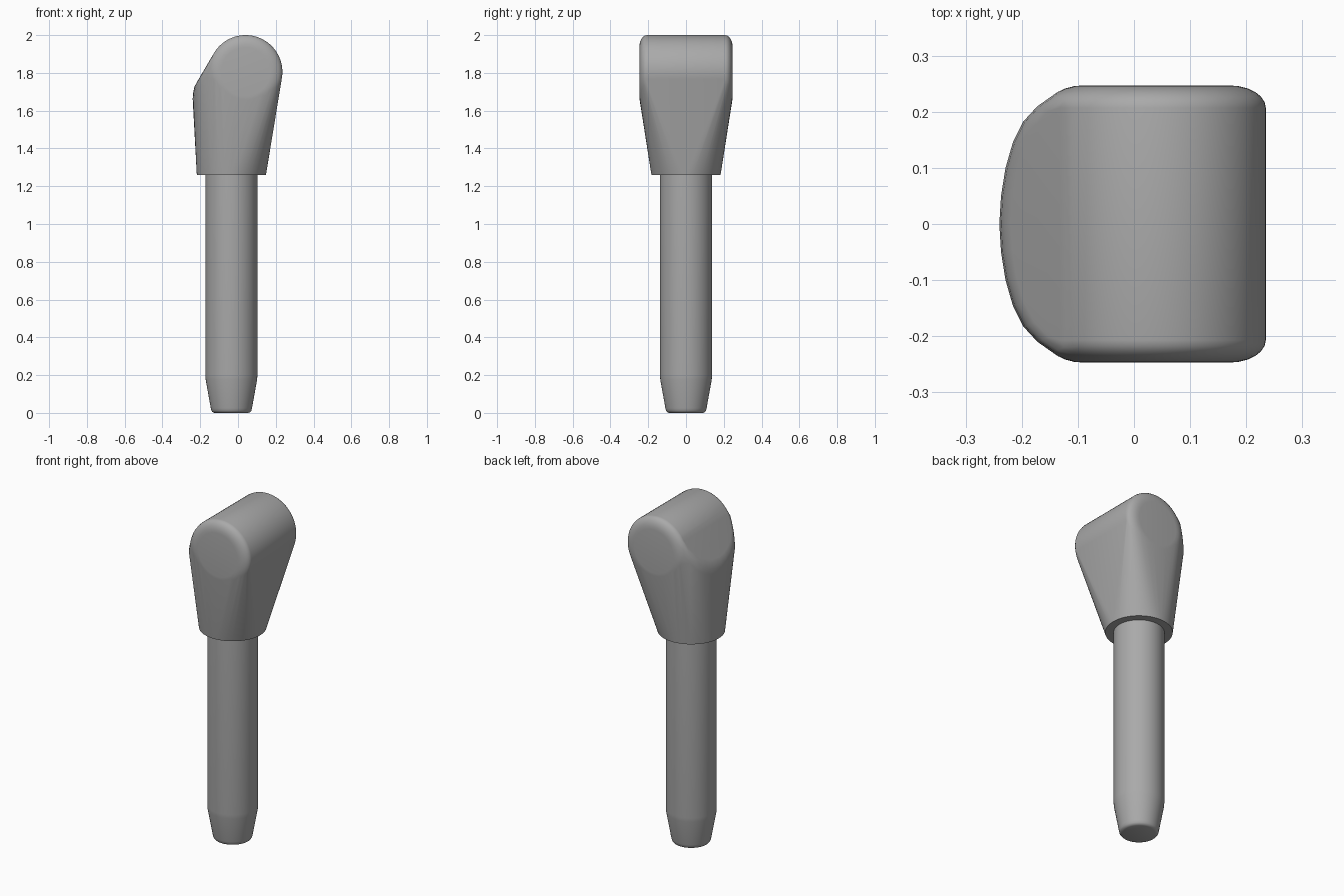
import bpy, bmesh
from math import sin, cos, pi, radians

cube = bpy.data.objects.get("Cube")
if cube:
    bpy.data.objects.remove(cube, do_unlink=True)

grey = bpy.data.materials.new("satin grey")
grey.use_nodes = True
GREY = (0.4, 0.4, 0.4, 1)
grey.diffuse_color = GREY
grey.node_tree.nodes["Principled BSDF"].inputs["Base Color"].default_value = GREY

AXIS_X = -0.035   # shaft centre line
SEG = 64


def finish(bm, name, angle):
    bmesh.ops.recalc_face_normals(bm, faces=bm.faces[:])
    mesh = bpy.data.meshes.new(name)
    bm.to_mesh(mesh)
    bm.free()
    obj = bpy.data.objects.new(name, mesh)
    bpy.context.collection.objects.link(obj)
    mesh.materials.append(grey)
    bpy.ops.object.select_all(action='DESELECT')
    obj.select_set(True)
    bpy.context.view_layer.objects.active = obj
    bpy.ops.object.shade_smooth_by_angle(angle=radians(angle))
    return obj


def circle(r):
    return [(r * cos(2 * pi * i / SEG), r * sin(2 * pi * i / SEG)) for i in range(SEG)]


# Shaft: stacked rings with a rounded, tapered tip
bm = bmesh.new()
profile = [(0.09, 0), (0.1, 0.004), (0.106, 0.012), (0.109, 0.025),
           (0.136, 0.175), (0.138, 0.2), (0.138, 1.28)]
rings = [[bm.verts.new((AXIS_X + x, y, z)) for x, y in circle(r)] for r, z in profile]
for low, high in zip(rings, rings[1:]):
    for i in range(SEG):
        j = (i + 1) % SEG
        bm.faces.new((low[i], low[j], high[j], high[i]))
bm.faces.new(rings[0])
bm.faces.new(rings[-1])
finish(bm, "shaft", 40)

# Head: hull around the round collar, the cross barrel and the rear shoulder
bm = bmesh.new()
for x, y in circle(0.183):
    bm.verts.new((AXIS_X + x, y, 1.26))

# Barrel with elliptical rounding at both ends
STEPS = 6
for side in (-1, 1):
    for k in range(STEPS + 1):
        a = pi / 2 * k / STEPS
        for x, z in circle(0.13 + 0.065 * cos(a)):
            bm.verts.new((0.04 + x, side * (0.207 + 0.04 * sin(a)), 1.805 + z))

# Shoulder rim, following the sloping rear face with a softened edge
plan = [(-0.24, 0), (-0.237, 0.05), (-0.229, 0.1), (-0.216, 0.145),
        (-0.197, 0.183), (-0.172, 0.21), (-0.145, 0.229)]
for x, y in plan:
    for side in (-1, 1):
        slope_z = 1.747 + 1.686 * (x + 0.22)
        for inset, drop in ((0, 0.05), (0.003, 0.022), (0.009, 0.003), (0.02, 0)):
            px = x + inset
            bm.verts.new((px, side * y * (1 - inset * 2), slope_z + 1.686 * inset - drop))

bmesh.ops.remove_doubles(bm, verts=bm.verts[:], dist=0.0005)
hull = bmesh.ops.convex_hull(bm, input=bm.verts[:])
inside = {v for v in hull["geom_interior"] + hull["geom_unused"]
          if isinstance(v, bmesh.types.BMVert) and v.is_valid}
bmesh.ops.delete(bm, geom=list(inside), context='VERTS')
bmesh.ops.dissolve_limit(bm, angle_limit=radians(0.5), verts=bm.verts[:], edges=bm.edges[:])
finish(bm, "head", 40)
